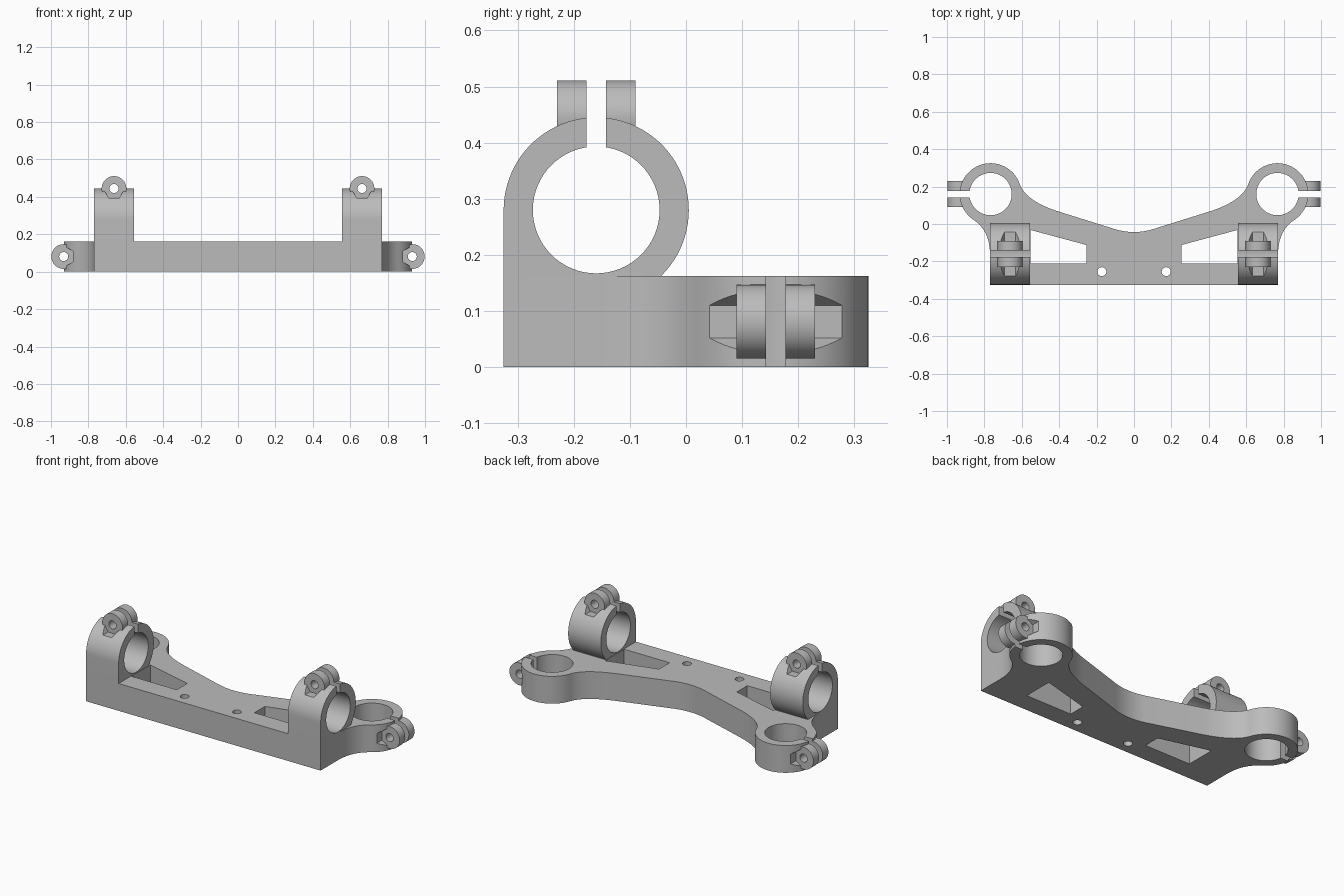
import bpy, bmesh
from math import sin, cos, radians, pi

default = bpy.data.objects.get("Cube")
if default:
    bpy.data.objects.remove(default, do_unlink=True)

# Shared dimensions
THICK = 0.162                  # base plate height
R_OUT, R_IN = 0.165, 0.113     # clamp rings
RING_X, RING_Y = 0.767, 0.16   # upright rings at the back corners
BOSS_X, BOSS_Y, BOSS_Z = 0.663, -0.16, 0.28   # raised clamps at the front
EAR, BOLT, NUT = 0.066, 0.024, 0.0577
GAP, EAR_END = 0.017, 0.07     # slot half width, ear outer face

grey = bpy.data.materials.new("plain_grey")
grey.use_nodes = True
grey.diffuse_color = (0.5, 0.5, 0.5, 1)
grey.node_tree.nodes["Principled BSDF"].inputs["Base Color"].default_value = (0.5, 0.5, 0.5, 1)


def arc(cx, cy, r, a0=0, a1=360, n=64):
    """Points on an arc; a full circle leaves out the repeated end point."""
    count = n if abs(a1 - a0) == 360 else n + 1
    angles = [radians(a0 + (a1 - a0) * i / n) for i in range(count)]
    return [(cx + r * cos(a), cy + r * sin(a)) for a in angles]


def bend(p0, p1, p2, n=12):
    """Quadratic curve, end points included."""
    return [tuple((1 - t) ** 2 * a + 2 * t * (1 - t) * b + t * t * c
                  for a, b, c in zip(p0, p1, p2))
            for t in (i / n for i in range(n + 1))]


def prism(name, points, axis, lo, hi):
    """Extrude a flat profile along an axis between two positions."""
    place = {"x": lambda u, v, w: (w, u, v),
             "y": lambda u, v, w: (u, w, v),
             "z": lambda u, v, w: (u, v, w)}[axis]
    bm = bmesh.new()
    low = [bm.verts.new(place(u, v, lo)) for u, v in points]
    high = [bm.verts.new(place(u, v, hi)) for u, v in points]
    bm.faces.new(low)
    bm.faces.new(high)
    for i in range(len(points)):
        j = (i + 1) % len(points)
        bm.faces.new((low[i], low[j], high[j], high[i]))
    bmesh.ops.recalc_face_normals(bm, faces=bm.faces)
    mesh = bpy.data.meshes.new(name)
    bm.to_mesh(mesh)
    bm.free()
    mesh.materials.append(grey)
    obj = bpy.data.objects.new(name, mesh)
    bpy.context.collection.objects.link(obj)
    return obj


def box(x0, x1, y0, y1):
    return [(x0, y0), (x1, y0), (x1, y1), (x0, y1)]


def combine(target, tool, operation):
    """Apply a boolean and remove the tool."""
    bpy.context.view_layer.objects.active = target
    mod = target.modifiers.new("combine", "BOOLEAN")
    mod.operation, mod.solver, mod.object = operation, "EXACT", tool
    bpy.ops.object.modifier_apply(modifier=mod.name)
    bpy.data.objects.remove(tool, do_unlink=True)


# Base plate: half outline from the front corner round the ring to the middle
ring = arc(RING_X, RING_Y, R_OUT, -57, 161, 48)
half = [(0.77, -0.325)]
half += bend((0.77, -0.166), (0.77, -0.035), ring[0])
half += ring[1:]
half += bend(ring[-1], (0.579, 0.121), (0.395, 0.064))[1:]
half += bend((0.1, -0.028), (0.05, -0.043), (0, -0.043), 6)
outline = half + [(-x, y) for x, y in reversed(half[:-1])]
body = prism("clamp_bracket", outline, "z", 0, THICK)

# Raised clamp profile: straight front wall, round back
boss = [(-0.325, 0.1)] + arc(BOSS_Y, BOSS_Z, R_OUT, 180, -45, 56) + [(-0.043, 0.1)]
ear_z = BOSS_Z + R_OUT
ear_x = RING_X + R_OUT

for s in (1, -1):
    bx, ex = s * BOSS_X, s * ear_x
    # Raised clamps
    combine(body, prism("clamp", boss, "x", bx - 0.107, bx + 0.107), "UNION")

    # Each clamp: nut flats, round ears and a bolt hole along y
    for u, v, y in ((bx, ear_z, BOSS_Y), (ex, THICK / 2, RING_Y)):
        turn = 0 if v == ear_z else 30
        nut = arc(u, v, NUT, turn, turn + 360, 6)
        for a, b in ((EAR_END, 0.17), (-0.17, -EAR_END)):
            combine(body, prism("nut_flat", nut, "y", y + a, y + b), "DIFFERENCE")
        combine(body, prism("ear", arc(u, v, EAR, n=48), "y", y - EAR_END, y + EAR_END), "UNION")
        combine(body, prism("bolt_hole", arc(u, v, BOLT, n=32), "y", y - 0.15, y + 0.15), "DIFFERENCE")

    # Clamp bores and slots
    combine(body, prism("bore", arc(BOSS_Y, BOSS_Z, R_IN), "x", bx - 0.15, bx + 0.15), "DIFFERENCE")
    combine(body, prism("slot", box(BOSS_Y - GAP, BOSS_Y + GAP, BOSS_Z, 0.6),
                        "x", bx - 0.15, bx + 0.15), "DIFFERENCE")
    combine(body, prism("ring_bore", arc(s * RING_X, RING_Y, R_IN), "z", -0.1, 0.25), "DIFFERENCE")
    combine(body, prism("ring_slot", box(s * RING_X, s * 1.1, RING_Y - GAP, RING_Y + GAP),
                        "z", -0.1, 0.25), "DIFFERENCE")

    # Tapered window and screw hole through the plate
    window = [(s * x, y) for x, y in
              ((0.255, -0.21), (0.553, -0.21), (0.553, -0.032), (0.255, -0.112))]
    combine(body, prism("window", window, "z", -0.1, 0.25), "DIFFERENCE")
    combine(body, prism("screw_hole", arc(s * 0.172, -0.255, BOLT, n=32), "z", -0.1, 0.25), "DIFFERENCE")

# Smooth the round walls, keep the edges crisp
bpy.ops.object.select_all(action="DESELECT")
body.select_set(True)
bpy.context.view_layer.objects.active = body
bpy.ops.object.shade_smooth_by_angle(angle=radians(25))
